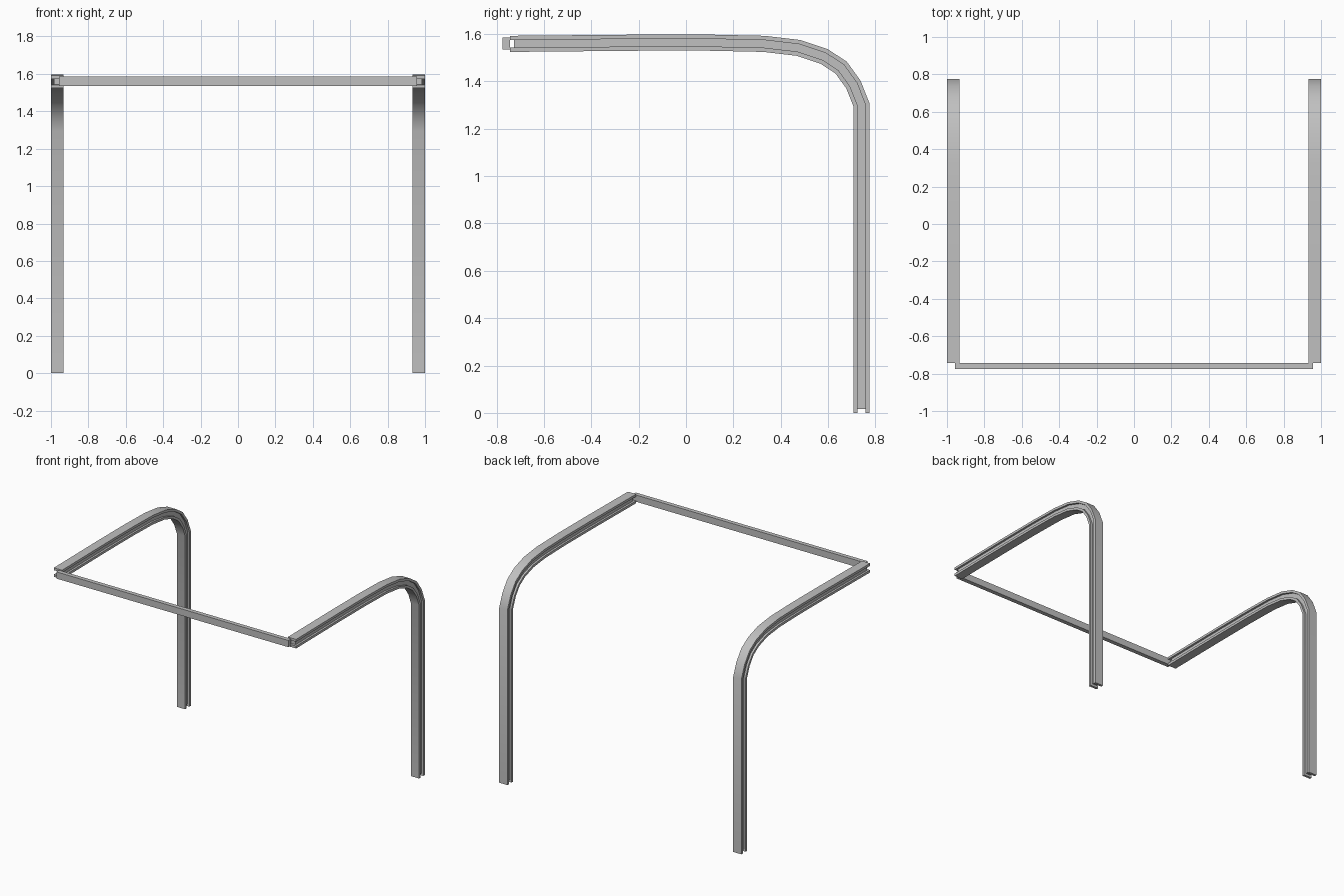
import bpy
import bmesh
from mathutils import Vector

cube = bpy.data.objects.get("Cube")
if cube:
    bpy.data.objects.remove(cube, do_unlink=True)

steel = bpy.data.materials.new("grey_metal")
steel.use_nodes = True
GREY = (0.53, 0.53, 0.53, 1)
steel.diffuse_color = GREY
steel.node_tree.nodes["Principled BSDF"].inputs["Base Color"].default_value = GREY

# Rail centre line as (y, z), from the front end over the bend to the foot
PATH = [(-0.743, 1.558), (-0.2, 1.563), (0.1, 1.563), (0.33, 1.558),
        (0.475, 1.541), (0.583, 1.505), (0.655, 1.458), (0.707, 1.386),
        (0.741, 1.3), (0.741, 0)]
HALF = 0.034      # half the rail depth
GAP = 0.016       # half the groove height
RECESS = 0.017    # how far the web stops short of the flange ends


def finish(name, bm):
    bmesh.ops.recalc_face_normals(bm, faces=bm.faces)
    mesh = bpy.data.meshes.new(name)
    bm.to_mesh(mesh)
    bm.free()
    mesh.materials.append(steel)
    obj = bpy.data.objects.new(name, mesh)
    bpy.context.collection.objects.link(obj)
    bpy.ops.object.select_all(action='DESELECT')
    obj.select_set(True)
    bpy.context.view_layer.objects.active = obj
    bpy.ops.object.shade_smooth_by_angle(angle=0.6)
    return obj


def sweep(name, x0, x1, lo, hi, trim=0.0):
    """Sweep a rectangle (x0..x1, offset lo..hi) along PATH with mitred joints."""
    pts = [Vector(p) for p in PATH]
    dirs = [(b - a).normalized() for a, b in zip(pts, pts[1:])]
    pts[0] += dirs[0] * trim
    pts[-1] -= dirs[-1] * trim
    normals = [Vector((-d.y, d.x)) for d in dirs]
    bm = bmesh.new()
    rings = []
    for i, p in enumerate(pts):
        a, b = normals[max(i - 1, 0)], normals[min(i, len(normals) - 1)]
        m = (a + b).normalized()
        m /= m.dot(a)
        corners = [(x0, lo), (x1, lo), (x1, hi), (x0, hi)]
        rings.append([bm.verts.new((x, p.x + m.x * o, p.y + m.y * o))
                      for x, o in corners])
    for r, s in zip(rings, rings[1:]):
        for k in range(4):
            n = (k + 1) % 4
            bm.faces.new((r[k], r[n], s[n], s[k]))
    bm.faces.new(rings[0])
    bm.faces.new(rings[-1])
    return finish(name, bm)


# Two bent rails with an H section: two flanges and a recessed web
for side, sign in (("left", 1), ("right", -1)):
    sweep(side + "_rail_outer_flange", sign * 0.932, sign, GAP, HALF)
    sweep(side + "_rail_inner_flange", sign * 0.932, sign, -HALF, -GAP)
    sweep(side + "_rail_web", sign * 0.947, sign * 0.985, -GAP, GAP, RECESS)

# Front crossbar joining the rail ends
bm = bmesh.new()
bmesh.ops.create_cube(bm, size=1)
bmesh.ops.scale(bm, verts=bm.verts, vec=(1.916, 0.032, 0.05))
bmesh.ops.translate(bm, verts=bm.verts, vec=(0, -0.759, 1.56))
finish("front_crossbar", bm)
